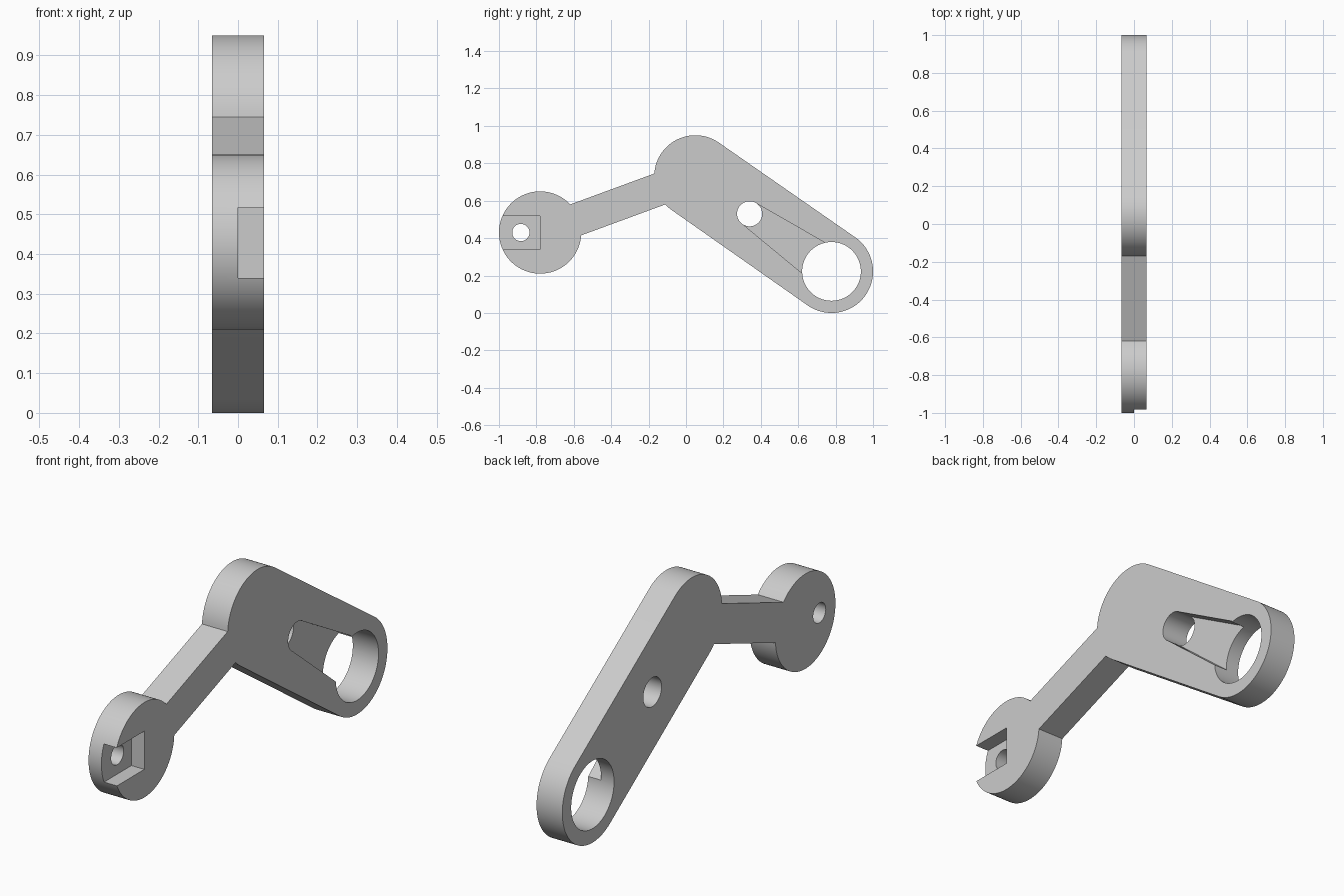
import bpy, bmesh, math

if "Cube" in bpy.data.objects:
    bpy.data.objects.remove(bpy.data.objects["Cube"])

HALF = 0.066                      # half thickness of the plate
ELBOW, RING, TIP = (0.05, 0.73), (0.778, 0.222), (-0.78, 0.43)
RADIUS = 0.22
PIVOT, BOLT = (0.34, 0.53), (-0.883, 0.43)

grey = bpy.data.materials.new("light grey")
grey.use_nodes = True
grey.diffuse_color = (0.6, 0.6, 0.6, 1)
grey.node_tree.nodes["Principled BSDF"].inputs["Base Color"].default_value = (0.6, 0.6, 0.6, 1)


def arc(centre, radius, start, end):
    """Points on an arc in the side plane, angles in degrees."""
    n = max(2, math.ceil(abs(end - start) / 4))
    angles = [math.radians(start + (end - start) * i / n) for i in range(n + 1)]
    return [(centre[0] + radius * math.cos(a), centre[1] + radius * math.sin(a)) for a in angles]


def plate(name, outline, x0, x1):
    """Extrude a side-plane outline from x0 to x1."""
    bm = bmesh.new()
    face = bm.faces.new([bm.verts.new((x0, y, z)) for y, z in outline])
    new = bmesh.ops.extrude_face_region(bm, geom=[face])["geom"]
    bmesh.ops.translate(bm, vec=(x1 - x0, 0, 0),
                        verts=[v for v in new if isinstance(v, bmesh.types.BMVert)])
    bmesh.ops.recalc_face_normals(bm, faces=bm.faces)
    mesh = bpy.data.meshes.new(name)
    bm.to_mesh(mesh)
    bm.free()
    mesh.materials.append(grey)
    obj = bpy.data.objects.new(name, mesh)
    bpy.context.collection.objects.link(obj)
    return obj


# Bent arm: ring end, elbow, narrow link and round tip in one outline
tilt = math.degrees(math.atan2(RING[1] - ELBOW[1], RING[0] - ELBOW[0]))
outline = (arc(RING, RADIUS + 0.002, tilt - 90, tilt + 90)
           + arc(ELBOW, RADIUS, tilt + 90, 176)
           + arc(TIP, RADIUS, 43, 356)
           + arc(ELBOW, RADIUS, 223, tilt + 270))
arm = plate("bent_arm", outline, -HALF, HALF)


def hole(name, centre, radius):
    return plate(name, arc(centre, radius, 0, 360)[:-1], -0.2, 0.2)


# Through holes, then the half-depth slot and tip pocket on the left face
slot = [PIVOT, (0.305, 0.473), (0.622, 0.211), RING, (0.737, 0.379), (0.381, 0.583)]
pocket = [(-1.1, 0.34), (-0.78, 0.34), (-0.78, 0.517), (-1.1, 0.517)]
cutters = [hole("ring_hole", RING, 0.157),
           hole("pivot_hole", PIVOT, 0.067),
           hole("bolt_hole", BOLT, 0.046),
           plate("slot_cutter", slot, 0, 0.2),
           plate("pocket_cutter", pocket, 0, 0.2)]

bpy.ops.object.select_all(action='DESELECT')
bpy.context.view_layer.objects.active = arm
arm.select_set(True)
for cutter in cutters:
    cutter.hide_render = True
    mod = arm.modifiers.new(cutter.name, 'BOOLEAN')
    mod.operation, mod.solver, mod.object = 'DIFFERENCE', 'EXACT', cutter
    bpy.ops.object.modifier_apply(modifier=mod.name)
    bpy.data.objects.remove(cutter)

bpy.ops.object.shade_smooth_by_angle(angle=math.radians(30))
